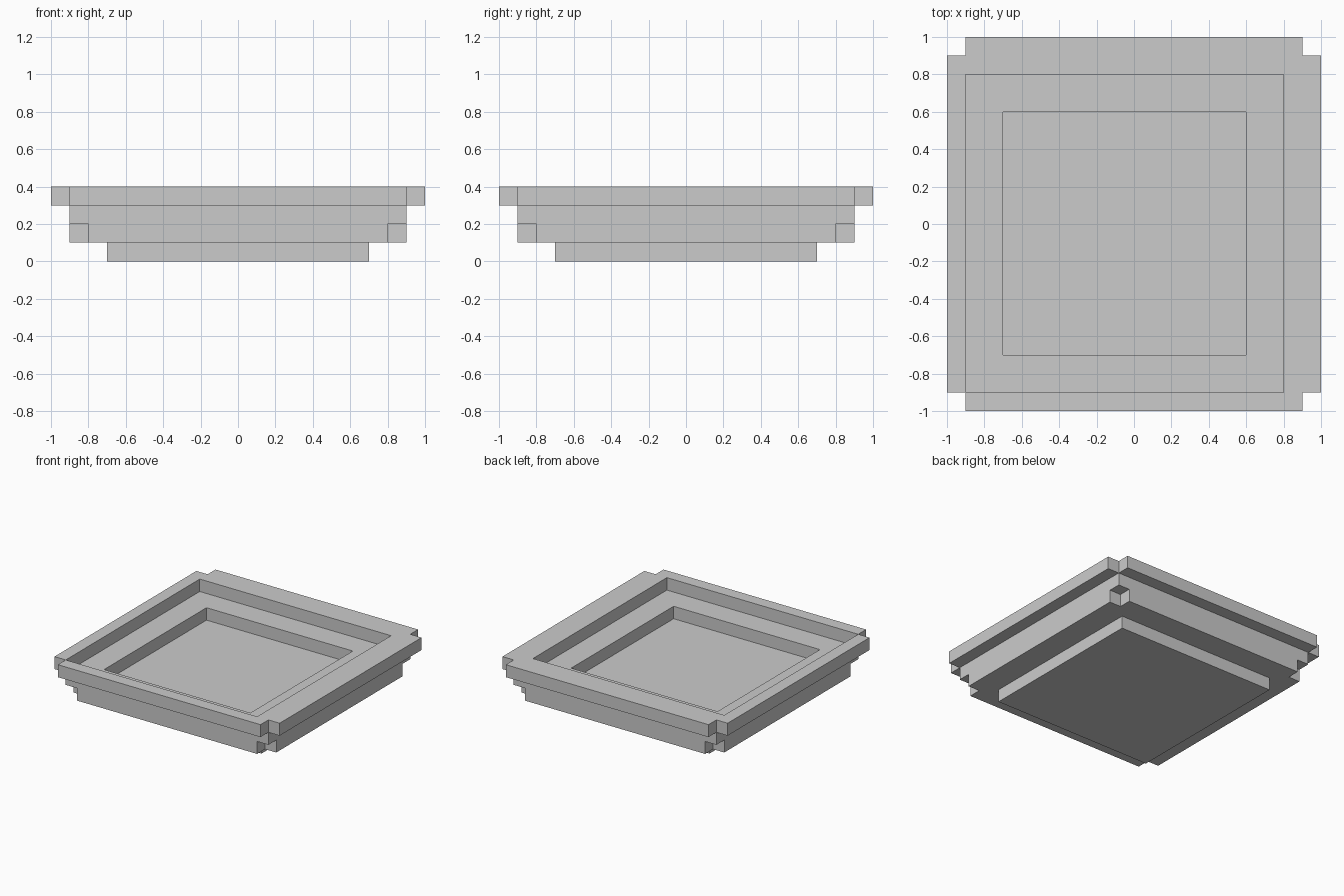
import bpy, bmesh

if "Cube" in bpy.data.objects:
    bpy.data.objects.remove(bpy.data.objects["Cube"])


def square(a, b):
    return [(a, a), (b, a), (b, b), (a, b)]


def notched(h, n):
    # square outline with a small square notch at each corner
    i = h - n
    return [(-i, -h), (i, -h), (i, -i), (h, -i), (h, i), (i, i),
            (i, h), (-i, h), (-i, i), (-h, i), (-h, -i), (-i, -i)]


def face(bm, pts):
    f = bm.faces.new([bm.verts.new(p) for p in pts])
    f.normal_update()
    if f.calc_area() < 1e-6:
        bmesh.ops.delete(bm, geom=[f], context='FACES')


def cap(bm, loop, z, up=True):
    face(bm, [(x, y, z) for x, y in (loop if up else loop[::-1])])


def walls(bm, loop, z0, z1, outward=True):
    loop = loop if outward else loop[::-1]
    for (ax, ay), (bx, by) in zip(loop, loop[1:] + loop[:1]):
        face(bm, [(ax, ay, z0), (bx, by, z0), (bx, by, z1), (ax, ay, z1)])


def frame(bm, outer, inner, z, up=True):
    for k in range(4):
        j = (k + 1) % 4
        cap(bm, [outer[k], outer[j], inner[j], inner[k]], z, up)


def strips(bm, h, n, z, up=True):
    # four flat strips around the inner square of a notched outline
    i = h - n
    for c in (-1, 1):
        lo, hi = sorted((c * i, c * h))
        cap(bm, [(-i, lo), (i, lo), (i, hi), (-i, hi)], z, up)
        cap(bm, [(lo, -i), (hi, -i), (hi, i), (lo, i)], z, up)


def finish(name, bm):
    bmesh.ops.remove_doubles(bm, verts=bm.verts[:], dist=1e-5)
    me = bpy.data.meshes.new(name)
    bm.to_mesh(me)
    bm.free()
    bpy.context.collection.objects.link(bpy.data.objects.new(name, me))


recess, well = square(-0.9, 0.8), square(-0.7, 0.6)

# Square foot
bm = bmesh.new()
cap(bm, square(-0.7, 0.7), 0, up=False)
walls(bm, square(-0.7, 0.7), 0, 0.1)
finish("foot", bm)

# Tray body: notched lower half, square upper half, sunken well
bm = bmesh.new()
strips(bm, 0.9, 0.1, 0.1, up=False)
frame(bm, square(-0.8, 0.8), square(-0.7, 0.7), 0.1, up=False)
walls(bm, notched(0.9, 0.1), 0.1, 0.2)
for sx in (-0.85, 0.85):
    for sy in (-0.85, 0.85):
        cap(bm, [(sx + dx, sy + dy) for dx, dy in square(-0.05, 0.05)], 0.2, up=False)
walls(bm, square(-0.9, 0.9), 0.2, 0.3)
frame(bm, recess, well, 0.3)
walls(bm, well, 0.2, 0.3, outward=False)
cap(bm, well, 0.2)
finish("tray_body", bm)

# Overhanging rim with notched corners around the offset recess
bm = bmesh.new()
strips(bm, 1.0, 0.1, 0.3, up=False)
walls(bm, notched(1.0, 0.1), 0.3, 0.4)
strips(bm, 1.0, 0.1, 0.4)
frame(bm, square(-0.9, 0.9), recess, 0.4)
walls(bm, recess, 0.3, 0.4, outward=False)
finish("rim", bm)
